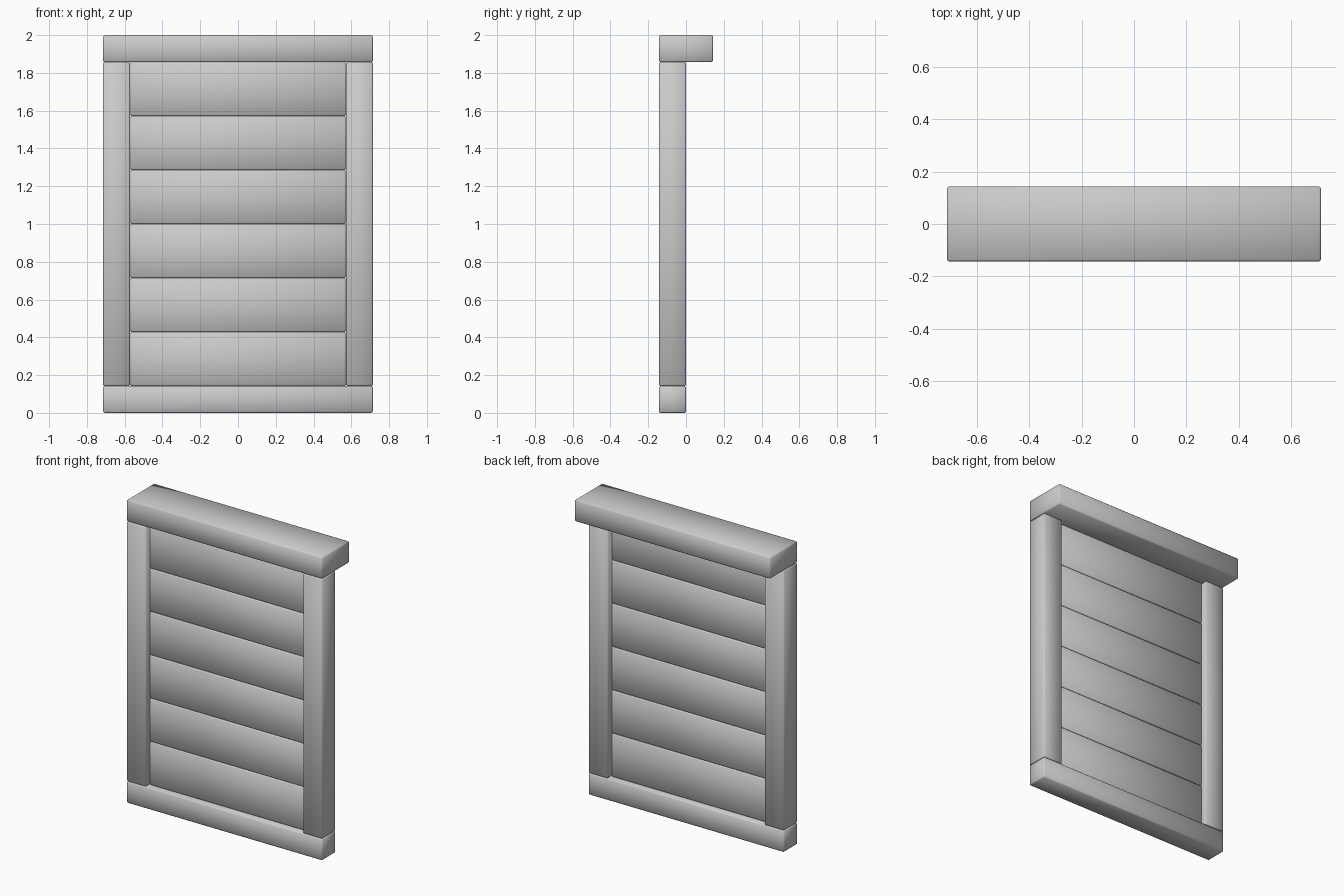
import bpy, bmesh

if "Cube" in bpy.data.objects:
    bpy.data.objects.remove(bpy.data.objects["Cube"])

U = 1 / 7  # building unit: the panel is 10 wide, 14 high, 2 deep


def block(name, lo, hi, bevel=0.007):
    """Softly bevelled, smooth-shaded box between two corners given in units."""
    bm = bmesh.new()
    bmesh.ops.create_cube(bm, size=1)
    for v in bm.verts:
        for i in range(3):
            v.co[i] *= (hi[i] - lo[i]) * U
    bmesh.ops.bevel(bm, geom=bm.edges[:], offset=bevel, segments=1,
                    affect='EDGES', clamp_overlap=True)
    for f in bm.faces:
        f.smooth = True
    mesh = bpy.data.meshes.new(name)
    bm.to_mesh(mesh)
    bm.free()
    ob = bpy.data.objects.new(name, mesh)
    ob.location = [(a + b) / 2 * U for a, b in zip(lo, hi)]
    bpy.context.collection.objects.link(ob)
    return ob


# Bottom rail and the deeper top rail that overhangs the back
block("bottom_rail", (-5, -1, 0), (5, 0, 1))
block("top_rail", (-5, -1, 13), (5, 1, 14))

# Side posts
block("left_post", (-5, -1, 1), (-4, 0, 13))
block("right_post", (4, -1, 1), (5, 0, 13))

# Six horizontal boards, recessed on both faces of the frame
for i in range(6):
    block(f"board_{i + 1}", (-4, -0.75, 1 + 2 * i), (4, -0.25, 3 + 2 * i))
